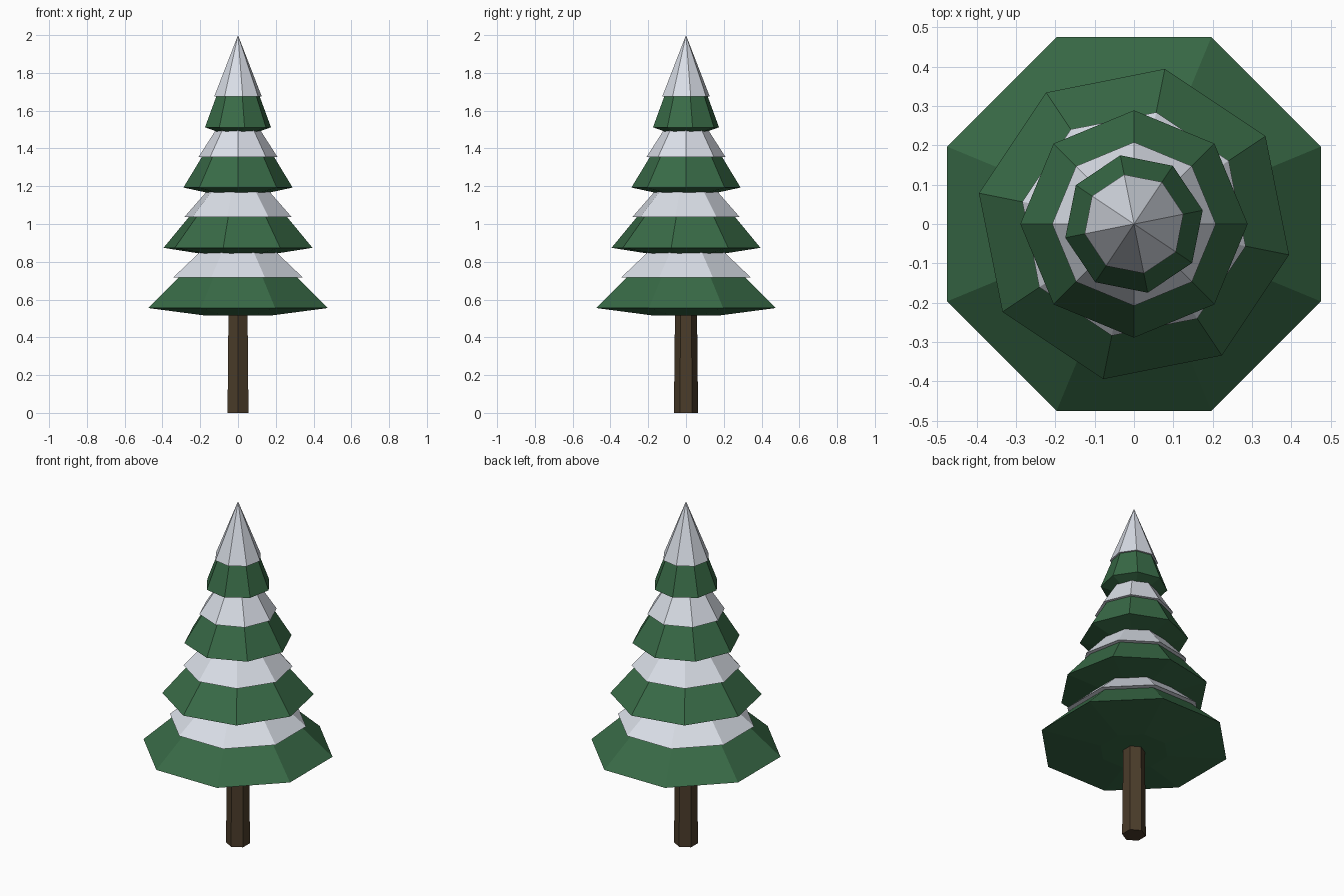
import bpy
import bmesh
from math import cos, sin, radians, tau

cube = bpy.data.objects.get("Cube")
if cube:
    bpy.data.objects.remove(cube, do_unlink=True)


def make_material(name, colour):
    mat = bpy.data.materials.new(name)
    mat.use_nodes = True
    mat.diffuse_color = (*colour, 1)
    mat.node_tree.nodes["Principled BSDF"].inputs["Base Color"].default_value = (*colour, 1)
    return mat


def lathe(name, profile, sides, turn, mat):
    """Flat-sided solid from (radius, z) rings, bottom to top; radius 0 is a point."""
    bm = bmesh.new()
    rings = []
    for radius, z in profile:
        count = sides if radius else 1
        angles = [radians(turn) + tau * i / sides for i in range(count)]
        rings.append([bm.verts.new((radius * cos(a), radius * sin(a), z)) for a in angles])
    for low, high in zip(rings, rings[1:]):
        for i in range(sides):
            j = (i + 1) % sides
            if len(high) == 1:
                bm.faces.new((low[i], low[j], high[0]))
            else:
                bm.faces.new((low[i], low[j], high[j], high[i]))
    for ring in (rings[0], rings[-1]):
        if len(ring) > 1:
            bm.faces.new(ring)
    bmesh.ops.recalc_face_normals(bm, faces=bm.faces)
    mesh = bpy.data.meshes.new(name)
    bm.to_mesh(mesh)
    bm.free()
    mesh.materials.append(mat)
    obj = bpy.data.objects.new(name, mesh)
    bpy.context.collection.objects.link(obj)
    return obj


bark = make_material("dark brown bark", (0.07, 0.045, 0.023))
needles = make_material("pine green", (0.04, 0.145, 0.062))
snow = make_material("cool white snow", (0.82, 0.86, 0.94))

# Six-sided tapering trunk
lathe("trunk", [(0.064, 0), (0.058, 0.56)], 6, 90, bark)

# Four branch tiers, each turned a little further, with a snow cap on top
tier_height = 0.488
for i, radius in enumerate((0.514, 0.402, 0.289, 0.178)):
    rim = 0.555 + 0.319 * i
    tip = rim + tier_height
    turn = 22.5 + 11.25 * i
    lathe(f"branch_tier_{i + 1}",
          [(radius * 0.36, rim - 0.04), (radius, rim), (0, tip - 0.01)],
          8, turn, needles)
    lathe(f"snow_cap_{i + 1}",
          [(radius * 0.72, rim + 0.163), (0, tip)],
          8, turn, snow)
